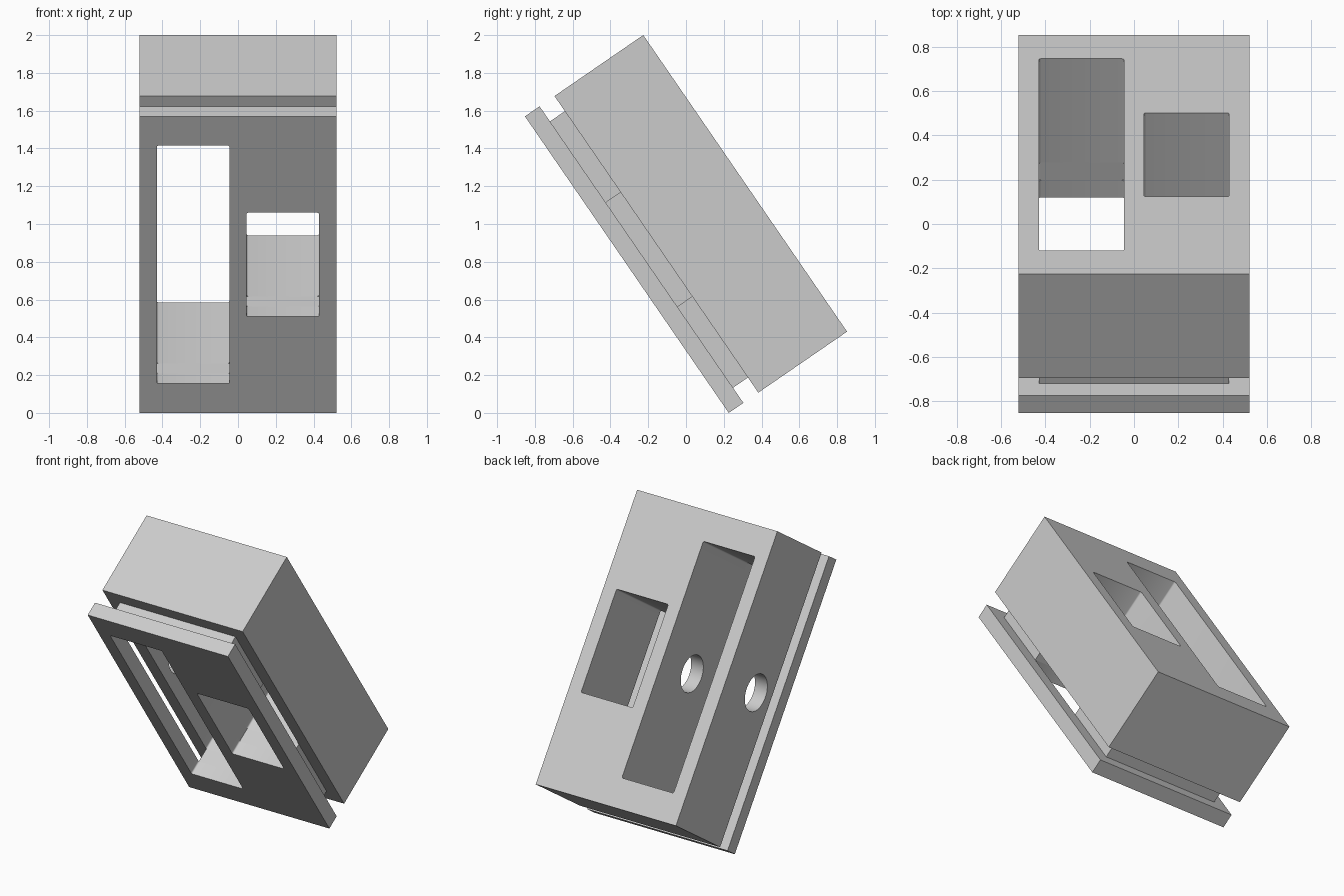
import bpy, bmesh, math
from mathutils import Matrix

if "Cube" in bpy.data.objects:
    bpy.data.objects.remove(bpy.data.objects["Cube"])

TILT = math.radians(34.5)
LENGTH, HALF_W = 1.905, 0.522
EDGE, RIB = 0.43, 0.045          # outer and inner x of the window openings
SLOT, WINDOW = 1.53, 0.668       # window lengths

grey = bpy.data.materials.new("light grey")
grey.use_nodes = True
grey.diffuse_color = (0.6, 0.6, 0.6, 1)
grey.node_tree.nodes["Principled BSDF"].inputs["Base Color"].default_value = (0.6, 0.6, 0.6, 1)


def finish(bm, name):
    mesh = bpy.data.meshes.new(name)
    bm.to_mesh(mesh)
    bm.free()
    mesh.materials.append(grey)
    ob = bpy.data.objects.new(name, mesh)
    bpy.context.collection.objects.link(ob)
    return ob


def box(name, x0, x1, y0, y1, length, corner=0):
    """Box centred along its length, with optional rounding of the edges along y."""
    bm = bmesh.new()
    bmesh.ops.create_cube(bm, size=1)
    bm.transform(Matrix.Translation(((x0 + x1) / 2, (y0 + y1) / 2, 0))
                 @ Matrix.Diagonal((x1 - x0, y1 - y0, length, 1)))
    if corner:
        edges = [e for e in bm.edges if abs(e.verts[0].co.y - e.verts[1].co.y) > 0.01]
        bmesh.ops.bevel(bm, geom=edges, offset=corner, segments=3, profile=0.5, affect='EDGES')
    return finish(bm, name)


def cut(ob, cutters):
    """Subtract each cutter, then discard it."""
    bpy.context.view_layer.objects.active = ob
    for cutter in cutters:
        mod = ob.modifiers.new("cut", 'BOOLEAN')
        mod.operation, mod.solver, mod.object = 'DIFFERENCE', 'EXACT', cutter
        bpy.ops.object.modifier_apply(modifier=mod.name)
        bpy.data.objects.remove(cutter)


def window_cutters(outer, corner=0.01):
    return [box("slot_cutter", -outer, -RIB, -1, 1, SLOT, corner),
            box("window_cutter", RIB, outer, -1, 1, WINDOW, corner)]


def bore_cutter():
    bm = bmesh.new()
    bmesh.ops.create_cone(bm, cap_ends=True, segments=48, radius1=0.12, radius2=0.12, depth=0.8)
    bm.transform(Matrix.Translation((-0.4, 0, 0)) @ Matrix.Rotation(math.pi / 2, 4, 'Y'))
    bm.transform(Matrix.Translation((0.2, 0, 0)))
    return finish(bm, "bore_cutter")


# Three stacked layers, front to back; spacer windows run out through its sides
front_plate = box("front_plate", -HALF_W, HALF_W, -0.38, -0.286, LENGTH)
cut(front_plate, window_cutters(EDGE))

spacer = box("spacer_layer", -EDGE, EDGE, -0.286, -0.19, 1.711)
cut(spacer, window_cutters(EDGE + 0.2, 0))

body = box("main_block", -HALF_W, HALF_W, -0.19, 0.38, LENGTH)
cut(body, window_cutters(EDGE) + [bore_cutter()])

# Lean the whole stack back
for ob in (front_plate, spacer, body):
    ob.rotation_euler.x = TILT
    ob.location.z = 1
    bpy.ops.object.select_all(action='DESELECT')
    ob.select_set(True)
    bpy.context.view_layer.objects.active = ob
    bpy.ops.object.shade_smooth_by_angle(angle=math.radians(35))
